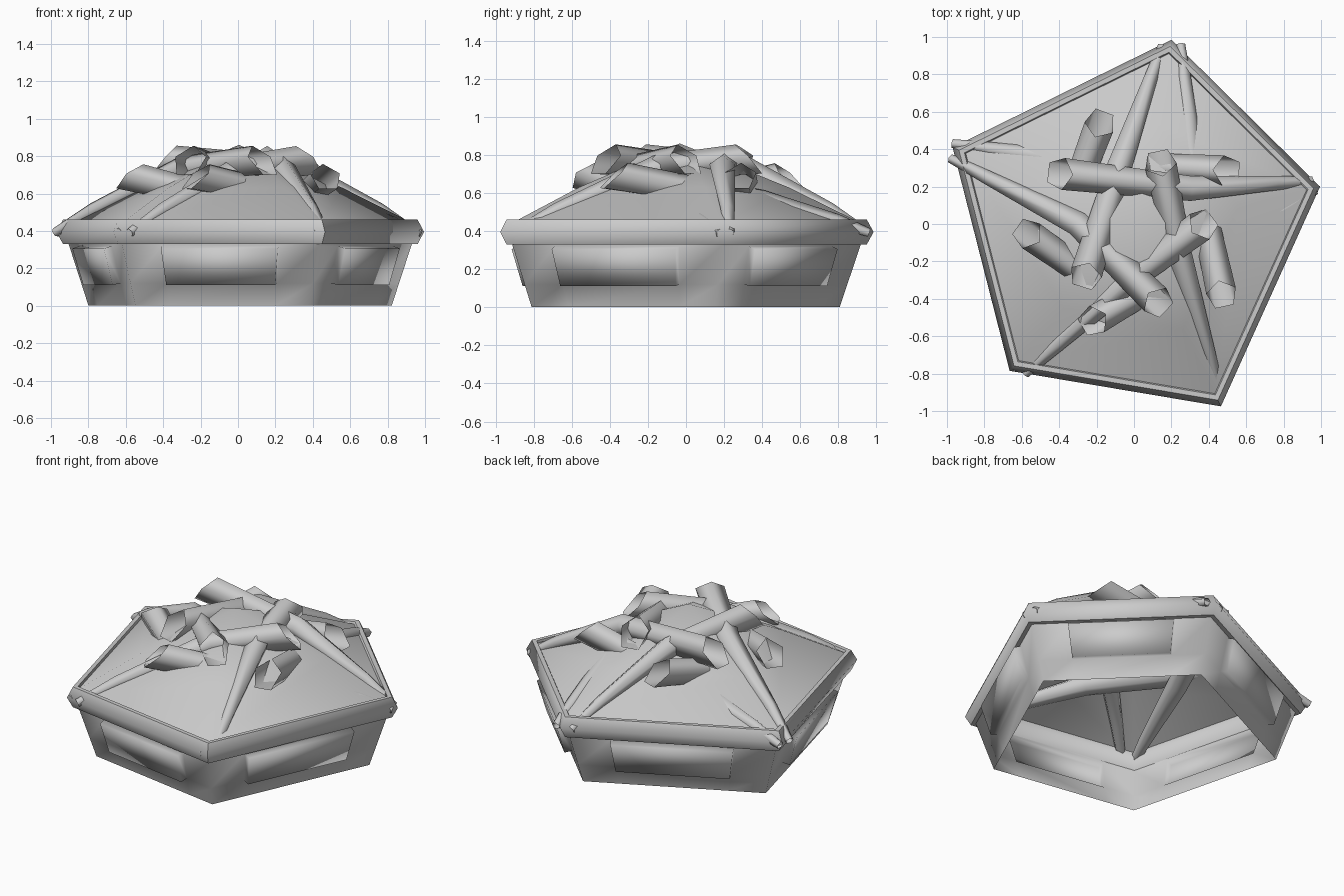
import bpy, bmesh, math
from mathutils import Vector

cube = bpy.data.objects.get("Cube")
if cube:
    bpy.data.objects.remove(cube)

grey = bpy.data.materials.new("plain_grey")
grey.use_nodes = True
grey.diffuse_color = (0.6, 0.6, 0.6, 1)
grey.node_tree.nodes["Principled BSDF"].inputs["Base Color"].default_value = (0.6, 0.6, 0.6, 1)

# Uneven pentagon plan, counter-clockwise from the back corner
CORNERS = [Vector(p) for p in ((0.2, 0.985), (-0.97, 0.41), (-0.665, -0.785), (0.465, -0.975), (0.995, 0.2))]
MIDDLE = sum(CORNERS, Vector((0, 0))) / 5


def ring(scale, z, stops=(0,)):
    """Scaled pentagon; stops are the fractions along each side that get a vertex."""
    scaled = [MIDDLE + (c - MIDDLE) * scale for c in CORNERS]
    return [(*scaled[i].lerp(scaled[(i + 1) % 5], t), z) for i in range(5) for t in stops]


def bridge(bm, rings, closed=False):
    """Skin a list of equal vertex rings; returns the vertex rows and faces."""
    rows = [[bm.verts.new(p) for p in r] for r in rings]
    pairs = list(zip(rows, rows[1:])) + ([(rows[-1], rows[0])] if closed else [])
    faces = []
    for a, b in pairs:
        for i in range(len(a)):
            j = (i + 1) % len(a)
            faces.append(bm.faces.new((a[i], a[j], b[j], b[i])))
    return rows, faces


def finish(bm, name, angle):
    mesh = bpy.data.meshes.new(name)
    bm.to_mesh(mesh)
    bm.free()
    mesh.materials.append(grey)
    obj = bpy.data.objects.new(name, mesh)
    bpy.context.collection.objects.link(obj)
    bpy.ops.object.select_all(action='DESELECT')
    obj.select_set(True)
    bpy.context.view_layer.objects.active = obj
    bpy.ops.object.shade_smooth_by_angle(angle=math.radians(angle))


# Open-bottomed flared walls with a raised panel on each side
bm = bmesh.new()
_, walls = bridge(bm, [ring(0.825 + 0.33 * z, z, (0, 0.2, 0.8)) for z in (0, 0.12, 0.32, 0.36)])
panels = [f for k, f in enumerate(walls) if k // 15 == 1 and k % 3 == 1]
bm.normal_update()
bmesh.ops.inset_individual(bm, faces=panels, thickness=0.004, depth=0.045)
finish(bm, "base_walls", 180)

# Rounded rim running around the pentagon
bm = bmesh.new()
bridge(bm, [ring(0.965, 0.33), ring(1.0, 0.395), ring(0.965, 0.46),
            ring(0.935, 0.46), ring(0.9, 0.395), ring(0.935, 0.33)], closed=True)
finish(bm, "rim", 65)

# Shallow five-sided roof rising to a central peak
bm = bmesh.new()
rows, _ = bridge(bm, [ring(0.95, 0.435), ring(0.56, 0.63)])
peak = bm.verts.new((*MIDDLE, 0.86))
top = rows[-1]
for i in range(5):
    bm.faces.new((top[i], top[(i + 1) % 5], peak))
finish(bm, "peaked_roof", 80)


def pole(name, plan, heights, radii):
    """Open five-sided tube, thin at the foot, wide and cut on a slant at the tip."""
    foot, bend, tip = (Vector(p) for p in plan)
    pts = [Vector((*p, z)) for p, z in zip((foot, foot.lerp(bend, 0.3), bend, tip), heights)]
    rings = []
    for i, p in enumerate(pts):
        along = (pts[min(i + 1, 3)] - pts[max(i - 1, 0)]).normalized()
        side = along.cross(Vector((0, 0, 1))).normalized()
        up = side.cross(along)
        slant = 0.75 if i == 3 else 0
        rings.append([p + radii[i] * (side * math.cos(t) + (up - along * slant) * math.sin(t))
                      for t in (math.pi / 2 + k * math.tau / 5 for k in range(5))])
    bm = bmesh.new()
    bridge(bm, rings)
    bmesh.ops.recalc_face_normals(bm, faces=bm.faces)
    finish(bm, name, 80)


# Upper poles lie on the roof: foot, bend and tip in plan
UPPER = [((0.15, 0.95), (-0.08, 0.3), (-0.26, -0.28)),
         ((-0.98, 0.35), (-0.3, 0.0), (0.13, -0.42)),
         ((-0.58, -0.8), (0.0, -0.28), (0.37, 0.0)),
         ((0.46, -0.9), (0.24, -0.15), (0.14, 0.33)),
         ((0.95, 0.23), (0.3, 0.19), (-0.4, 0.27))]
for i, plan in enumerate(UPPER):
    pole(f"upper_pole_{i + 1}", plan, (0.39, 0.51, 0.73, 0.77), (0.025, 0.04, 0.07, 0.09))

# Lower poles run beneath the roof and break out at the tip
LOWER = [((0.25, 0.96), (0.3, 0.4), (0.47, -0.38)),
         ((-0.97, 0.43), (-0.3, 0.33), (0.5, 0.285)),
         ((-0.64, -0.78), (-0.42, -0.1), (-0.18, 0.54)),
         ((0.42, -0.95), (0.0, -0.45), (-0.57, -0.05)),
         ((0.97, 0.18), (0.4, -0.16), (-0.22, -0.52))]
for i, plan in enumerate(LOWER):
    pole(f"lower_pole_{i + 1}", plan, (0.39, 0.45, 0.55, 0.685), (0.025, 0.04, 0.065, 0.085))
